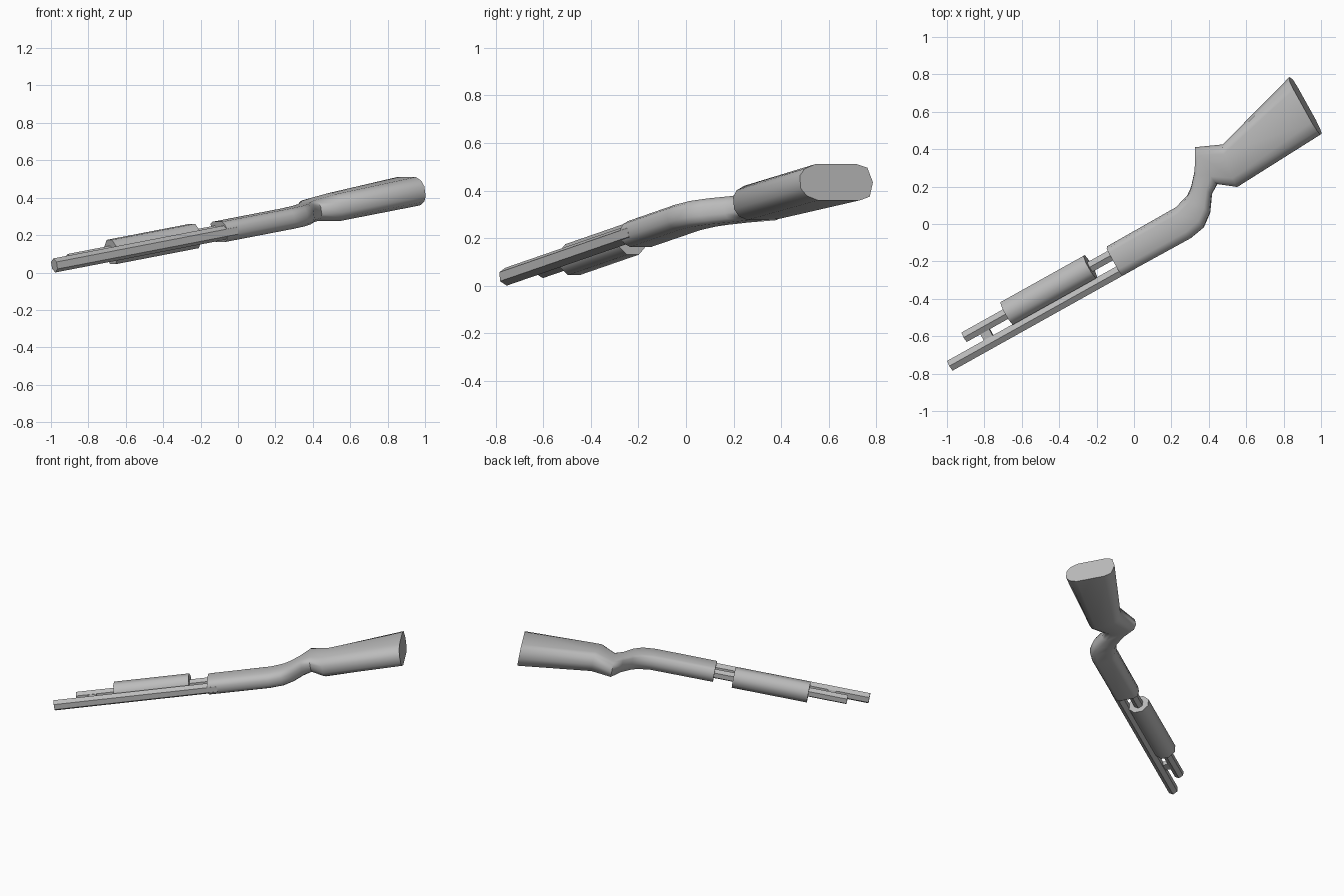
import bpy, bmesh, math
from mathutils import Vector, Matrix

cube = bpy.data.objects.get("Cube")
if cube:
    bpy.data.objects.remove(cube, do_unlink=True)

# Single grey material
grey = bpy.data.materials.new("plain grey")
grey.use_nodes = True
grey.diffuse_color = (0.5, 0.5, 0.5, 1)
grey.node_tree.nodes["Principled BSDF"].inputs["Base Color"].default_value = (0.5, 0.5, 0.5, 1)

# Resting pose: t runs muzzle to butt, v is the gun's top side, w its left side
T = Vector((0.861, 0.4806, 0.166)).normalized()
V = Vector((0.487, -0.873, 0)).normalized()
W = V.cross(T)
W0 = 0.245


def place(t, v, w):
    return T * t + V * v + W * (w + W0)


def loft(name, rings, smooth=None):
    """Skin a list of closed rings of (t, v, w) points and cap both ends."""
    bm = bmesh.new()
    loops = [[bm.verts.new(place(*p)) for p in ring] for ring in rings]
    n = len(loops[0])
    for a, b in zip(loops, loops[1:]):
        for i in range(n):
            j = (i + 1) % n
            bm.faces.new((a[i], a[j], b[j], b[i]))
    bm.faces.new(loops[0])
    bm.faces.new(loops[-1])
    bmesh.ops.recalc_face_normals(bm, faces=bm.faces)
    mesh = bpy.data.meshes.new(name)
    bm.to_mesh(mesh)
    bm.free()
    mesh.materials.append(grey)
    obj = bpy.data.objects.new(name, mesh)
    bpy.context.collection.objects.link(obj)
    if smooth:
        bpy.ops.object.select_all(action='DESELECT')
        obj.select_set(True)
        bpy.context.view_layer.objects.active = obj
        bpy.ops.object.shade_smooth_by_angle(angle=math.radians(smooth))
    return obj


def rod(name, t0, t1, v, w, half_v, half_w, sides, turn=0.0, smooth=None):
    """Straight prism whose flats reach half_v and points or flats reach half_w."""
    pts = [(math.cos(turn + 2 * math.pi * i / sides), math.sin(turn + 2 * math.pi * i / sides))
           for i in range(sides)]
    mv, mw = max(p[0] for p in pts), max(p[1] for p in pts)
    rings = [[(t, v + p[0] / mv * half_v, w + p[1] / mw * half_w) for p in pts] for t in (t0, t1)]
    return loft(name, rings, smooth)


# Barrel, magazine tube, clamp and sliding grip
rod("barrel", -1.203, -0.08, 0.182, -0.004, 0.030, 0.038, 6, math.pi / 6)
rod("magazine_tube", -1.06, -0.08, 0.086, 0, 0.029, 0.034, 6, math.pi / 6)
rod("barrel_clamp", -0.975, -0.92, 0.134, 0, 0.035, 0.015, 4, math.pi / 4)
rod("fore_grip", -0.795, -0.278, 0.086, 0, 0.069, 0.066, 8, math.pi / 8, 50)

# Receiver, wrist and butt in one body: lower (t, v), upper (t, v), half thickness
stations = [
    ((-0.146, 0.034), (-0.146, 0.211), 0.055),
    ((0.285, 0.031), (0.270, 0.214), 0.055),
    ((0.371, 0.004), (0.360, 0.198), 0.055),
    ((0.411, -0.026), (0.430, 0.145), 0.055),
    ((0.473, -0.095), (0.488, 0.062), 0.055),
    ((0.532, -0.200), (0.542, 0.029), 0.056),
    ((0.672, -0.140), (0.632, 0.096), 0.073),
    ((1.165, -0.281), (1.164, 0.068), 0.077),
]
half = [(-0.88, 0.8), (-0.6, 1), (0.55, 1), (0.85, 0.75), (1, 0.35)]
section = [(-1, 0)] + half + [(v, -w) for v, w in reversed(half)]
rings = []
for lo, hi, thick in stations:
    mid = (Vector(lo) + Vector(hi)) / 2
    arm = (Vector(hi) - Vector(lo)) / 2
    rings.append([(*(mid + arm * v), w * thick) for v, w in section])
loft("receiver_and_stock", rings, 55)
